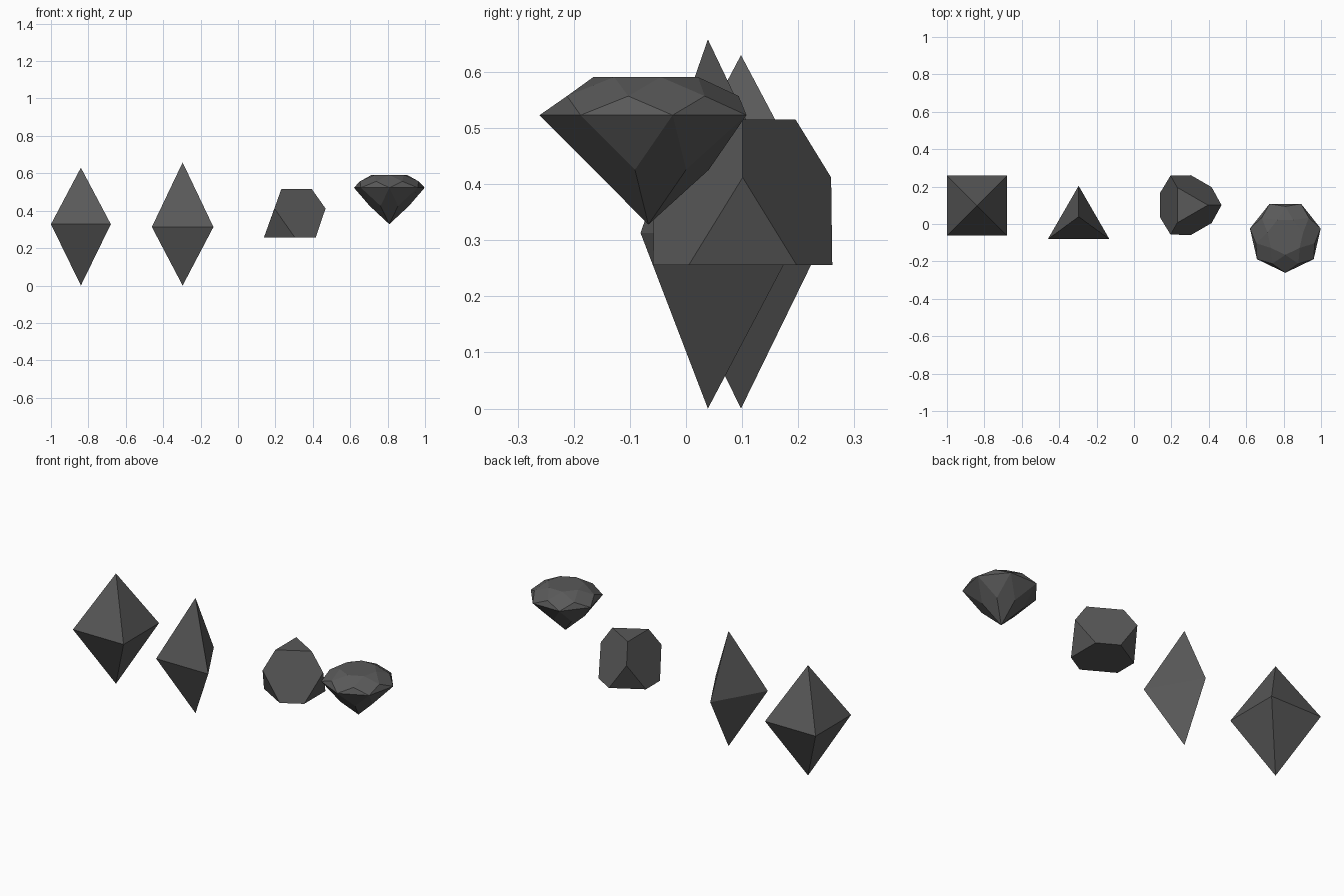
import bpy, bmesh
from math import sin, cos, pi, radians, hypot, atan2

if "Cube" in bpy.data.objects:
    bpy.data.objects.remove(bpy.data.objects["Cube"])

# Dark grey stone shared by all four solids
stone = bpy.data.materials.new("dark_stone")
stone.diffuse_color = (0.1, 0.1, 0.1, 1)
stone.use_nodes = True
stone.node_tree.nodes["Principled BSDF"].inputs["Base Color"].default_value = stone.diffuse_color


def ring(radius, n, z, start=0.0):
    """Points evenly spaced on a circle; start angle in radians."""
    return [(radius * cos(start + 2 * pi * i / n),
             radius * sin(start + 2 * pi * i / n), z) for i in range(n)]


def faceted(name, points, location):
    """Convex flat-faced solid wrapped around the points."""
    bm = bmesh.new()
    for p in points:
        bm.verts.new(p)
    bmesh.ops.convex_hull(bm, input=bm.verts[:])
    # merge the hull's triangles into clean flat facets
    bmesh.ops.dissolve_limit(bm, angle_limit=radians(2.5),
                             verts=bm.verts[:], edges=bm.edges[:])
    bmesh.ops.recalc_face_normals(bm, faces=bm.faces[:])
    mesh = bpy.data.meshes.new(name)
    bm.to_mesh(mesh)
    bm.free()
    mesh.materials.append(stone)
    obj = bpy.data.objects.new(name, mesh)
    obj.location = location
    bpy.context.collection.objects.link(obj)
    return obj


# Square bipyramid
faceted("square_crystal",
        ring(0.16 * 2 ** 0.5, 4, 0.328, pi / 4) + [(0, 0, 0), (0, 0, 0.63)],
        (-0.84, 0.098, 0))

# Triangular bipyramid, tips slightly behind the triangle's centroid
faceted("triangular_crystal",
        ring(0.19, 3, 0.313, pi / 2) + [(0, 0.025, 0), (0, 0.025, 0.658)],
        (-0.296, 0.014, 0))

# Tetrahedron with all four corners cut off
cut_r, cut_a = hypot(0.129, 0.096), atan2(0.096, 0.129)
faceted("cut_tetrahedron",
        ring(cut_r, 3, 0.256, cut_a) + ring(cut_r, 3, 0.256, -cut_a)
        + ring(0.182, 3, 0.412) + ring(0.109, 3, 0.515),
        (0.286, 0.101, 0))

# Seven-sided brilliant-cut gem: tip, pavilion, girdle, crown, table
a, half = -pi / 2, pi / 7
faceted("brilliant_gem",
        [(0, 0, 0.328)] + ring(0.1075, 7, 0.4255, a + half)
        + ring(0.194, 7, 0.523, a) + ring(0.161, 7, 0.557, a + half)
        + ring(0.098, 7, 0.591, a),
        (0.809, -0.067, 0))
